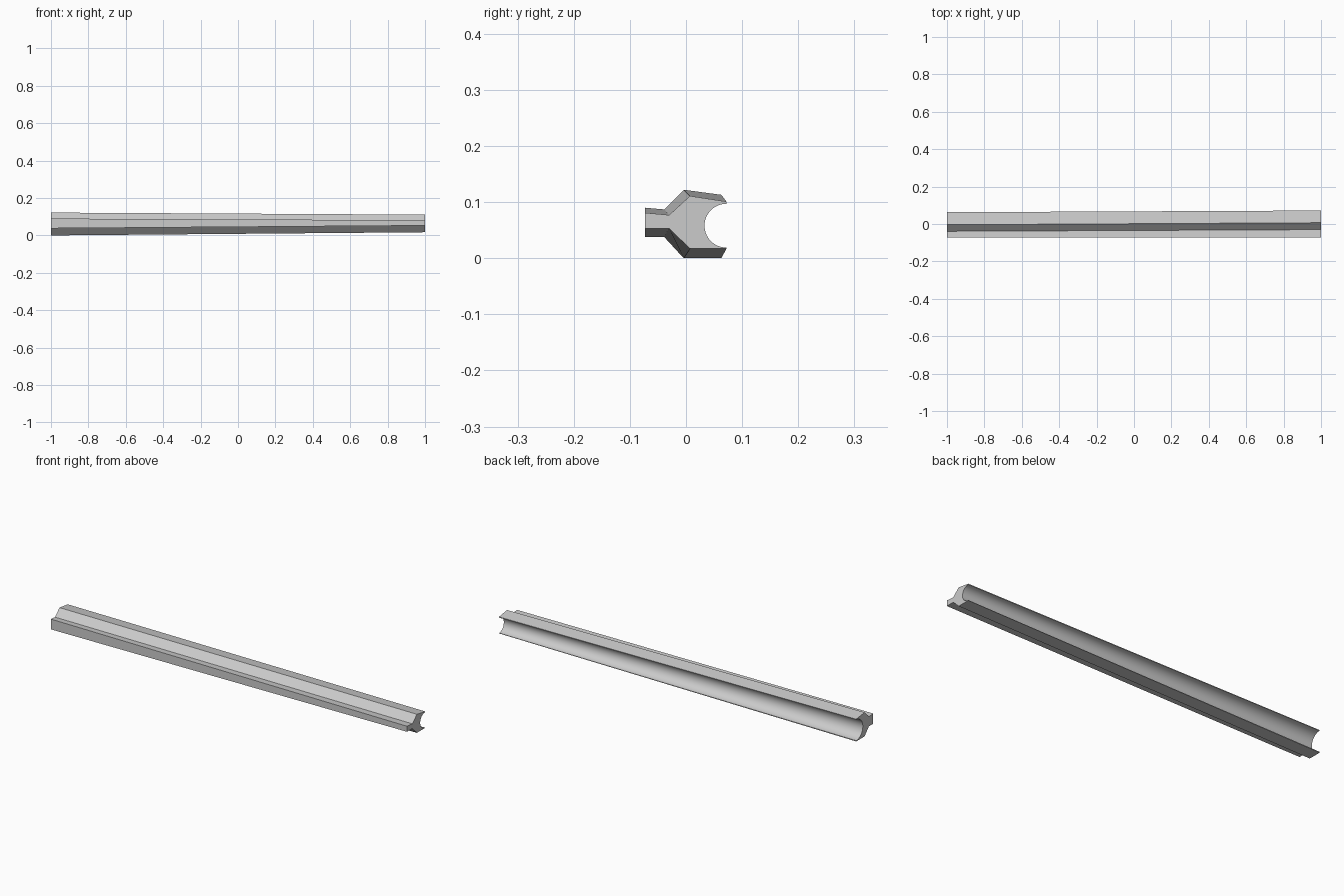
import bpy, bmesh, math

cube = bpy.data.objects.get("Cube")
if cube:
    bpy.data.objects.remove(cube, do_unlink=True)

ARC_STEPS = 32


def section(outline_top, outline_bottom, centre, radius):
    """Closed (y, z) outline: top edge, round groove, bottom edge."""
    cy, cz = centre
    groove = []
    for i in range(ARC_STEPS + 1):
        a = math.pi / 2 + math.pi * i / ARC_STEPS
        groove.append((cy + radius * math.cos(a), cz + radius * math.sin(a)))
    return outline_top + groove + outline_bottom


# Large end and small end of the tapered bar
large_end = section(
    [(-0.073, 0.090), (-0.039, 0.087), (-0.004, 0.122), (0.063, 0.113)],
    [(0.063, 0.0), (-0.004, 0.0), (-0.039, 0.038), (-0.073, 0.038)],
    (0.063, 0.057), 0.053)
small_end = section(
    [(-0.073, 0.081), (-0.030, 0.077), (0.007, 0.111), (0.072, 0.101)],
    [(0.072, 0.017), (0.007, 0.017), (-0.030, 0.053), (-0.073, 0.053)],
    (0.072, 0.058), 0.039)

# Loft between the two ends
bm = bmesh.new()
rings = [[bm.verts.new((x, y, z)) for y, z in pts]
         for x, pts in ((-1, large_end), (1, small_end))]
n = len(large_end)
for i in range(n):
    j = (i + 1) % n
    bm.faces.new((rings[0][i], rings[0][j], rings[1][j], rings[1][i]))
for ring in rings:
    bm.faces.new(ring)
bmesh.ops.recalc_face_normals(bm, faces=bm.faces)
mesh = bpy.data.meshes.new("grooved_bar")
bm.to_mesh(mesh)
bm.free()

bar = bpy.data.objects.new("grooved_bar", mesh)
bpy.context.collection.objects.link(bar)

# Plain grey finish
grey = bpy.data.materials.new("light_grey")
grey.use_nodes = True
colour = (0.6, 0.6, 0.6, 1)
grey.diffuse_color = colour
grey.node_tree.nodes["Principled BSDF"].inputs["Base Color"].default_value = colour
mesh.materials.append(grey)

# Smooth groove, crisp outer edges
bpy.ops.object.select_all(action="DESELECT")
bar.select_set(True)
bpy.context.view_layer.objects.active = bar
bpy.ops.object.shade_smooth_by_angle(angle=math.radians(20))
